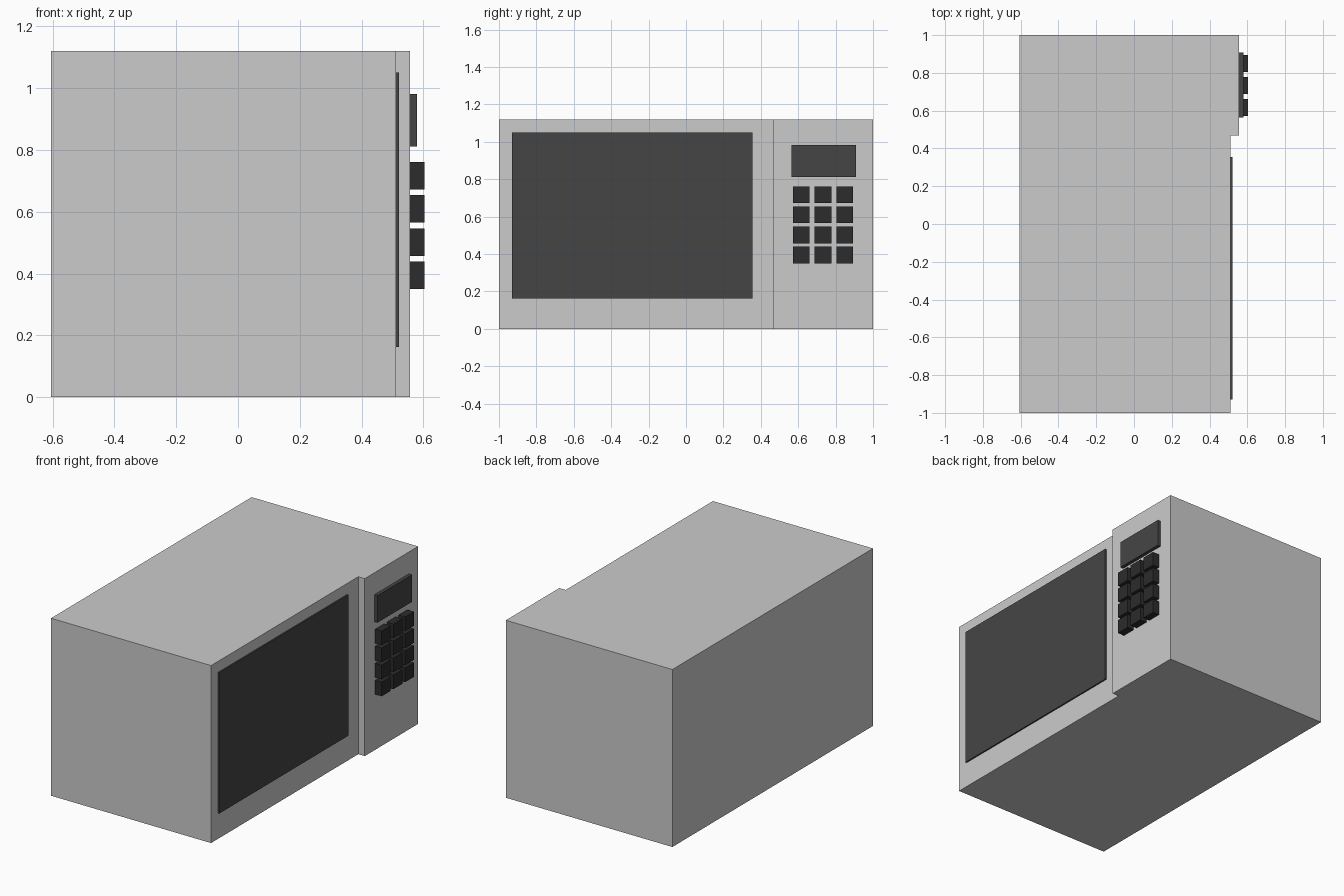
import bpy, bmesh

if "Cube" in bpy.data.objects:
    bpy.data.objects.remove(bpy.data.objects["Cube"])

def colour(name, v):
    m = bpy.data.materials.new(name)
    m.diffuse_color = (v, v, v, 1)
    m.use_nodes = True
    m.node_tree.nodes["Principled BSDF"].inputs["Base Color"].default_value = m.diffuse_color
    return m

def finish(name, bm, mat=None):
    bmesh.ops.recalc_face_normals(bm, faces=bm.faces)
    me = bpy.data.meshes.new(name)
    bm.to_mesh(me)
    bm.free()
    ob = bpy.data.objects.new(name, me)
    bpy.context.collection.objects.link(ob)
    if mat:
        me.materials.append(mat)
    return ob

def box(name, x, y, z, mat):
    """Box from (min, max) ranges on each axis."""
    bm = bmesh.new()
    bmesh.ops.create_cube(bm, size=1)
    for v in bm.verts:
        v.co = [(r[0] + r[1]) / 2 + c * (r[1] - r[0]) for r, c in zip((x, y, z), v.co)]
    return finish(name, bm, mat)

dark = colour("dark_glass", 0.06)
black = colour("button_black", 0.025)

X_BACK, X_DOOR, X_PANEL = -0.605, 0.512, 0.557
HEIGHT, Y_STEP = 1.12, 0.468

# Cabinet: stepped plan profile extruded upwards
bm = bmesh.new()
plan = [(X_BACK, -1), (X_DOOR, -1), (X_DOOR, Y_STEP),
        (X_PANEL, Y_STEP), (X_PANEL, 1), (X_BACK, 1)]
base = bm.faces.new([bm.verts.new((x, y, 0)) for x, y in plan])
top = bmesh.ops.extrude_face_region(bm, geom=[base], use_keep_orig=True)["geom"]
bmesh.ops.translate(bm, vec=(0, 0, HEIGHT),
                    verts=[g for g in top if isinstance(g, bmesh.types.BMVert)])
finish("cabinet", bm)

# Door window and display
box("door_window", (X_DOOR - 0.01, 0.521), (-0.93, 0.356), (0.162, 1.051), dark)
box("display", (X_PANEL - 0.01, 0.579), (0.565, 0.909), (0.811, 0.982), dark)

# Keypad: 3 columns by 4 rows
for row in range(4):
    for col in range(3):
        y, z = 0.616 + 0.1165 * col, 0.717 - 0.1075 * row
        box(f"button_{row}_{col}", (X_PANEL - 0.01, 0.603),
            (y - 0.0445, y + 0.0445), (z - 0.0445, z + 0.0445), black)
